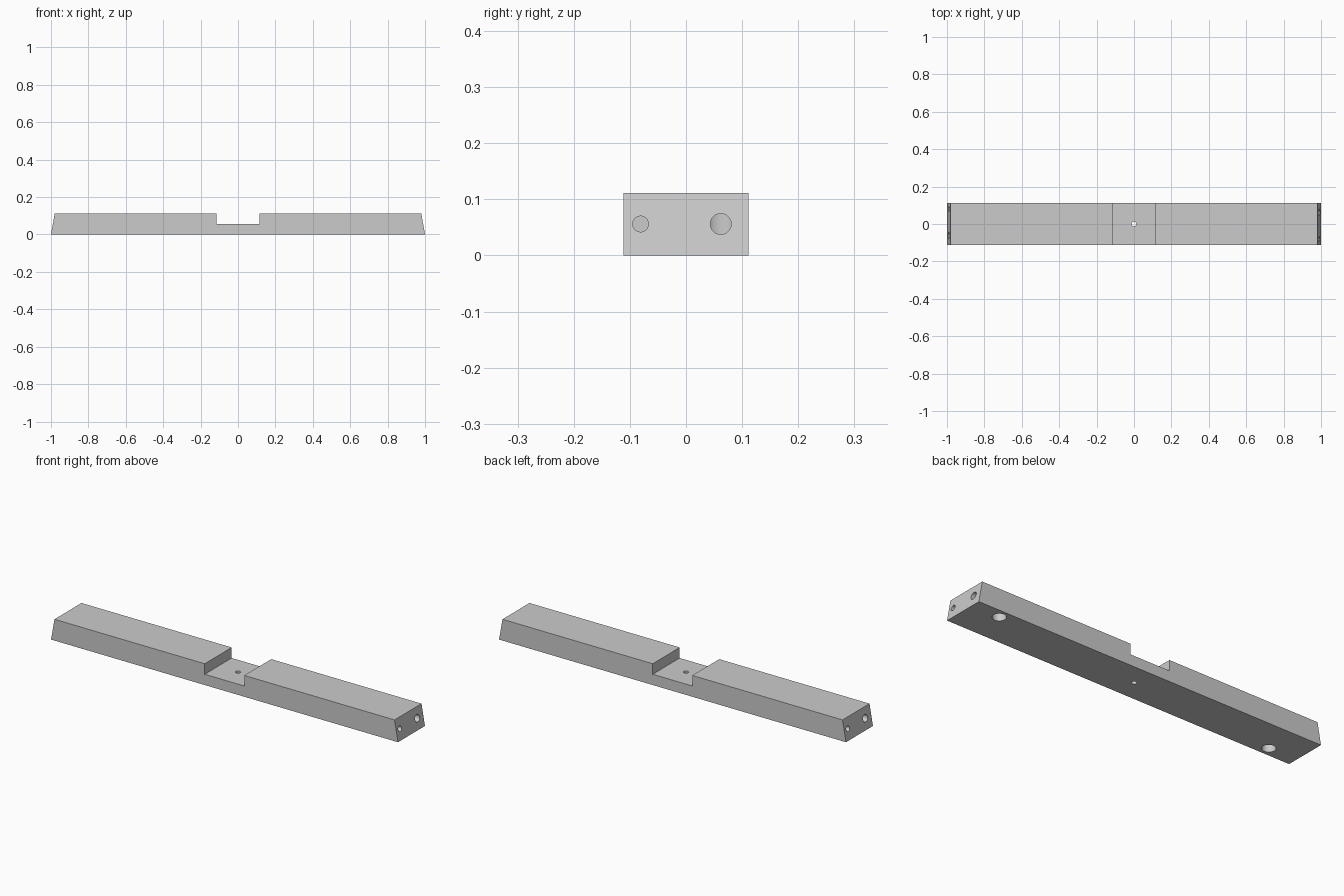
import bpy, bmesh
from math import pi
from mathutils import Matrix

if "Cube" in bpy.data.objects:
    bpy.data.objects.remove(bpy.data.objects["Cube"])

HALF_Y, TOP, NOTCH_Z = 0.111, 0.111, 0.056


def mesh_object(name, bm):
    bmesh.ops.recalc_face_normals(bm, faces=bm.faces)
    mesh = bpy.data.meshes.new(name)
    bm.to_mesh(mesh)
    bm.free()
    obj = bpy.data.objects.new(name, mesh)
    bpy.context.collection.objects.link(obj)
    return obj


def add_drill(bm, axis, start, end, a, b, radius):
    # axis 'X': a, b are y, z; axis 'Z': a, b are x, y
    mid = (start + end) / 2
    if axis == 'X':
        m = Matrix.Translation((mid, a, b)) @ Matrix.Rotation(pi / 2, 4, 'Y')
    else:
        m = Matrix.Translation((a, b, mid))
    bmesh.ops.create_cone(bm, cap_ends=True, segments=48, radius1=radius,
                          radius2=radius, depth=abs(end - start), matrix=m)


def cut(target, name, bm):
    cutter = mesh_object(name, bm)
    mod = target.modifiers.new(name, 'BOOLEAN')
    mod.operation, mod.solver, mod.object = 'DIFFERENCE', 'EXACT', cutter
    bpy.context.view_layer.objects.active = target
    bpy.ops.object.modifier_apply(modifier=mod.name)
    bpy.data.objects.remove(cutter)


# Bar: side profile with sloped ends and central notch, extruded in y
half = [(1, 0), (0.98, TOP), (0.114, TOP), (0.114, NOTCH_Z)]
profile = half + [(-x, z) for x, z in reversed(half)]
bm = bmesh.new()
face = bm.faces.new([bm.verts.new((x, -HALF_Y, z)) for x, z in profile])
ext = bmesh.ops.extrude_face_region(bm, geom=[face])
verts = [v for v in ext['geom'] if isinstance(v, bmesh.types.BMVert)]
bmesh.ops.translate(bm, verts=verts, vec=(0, 2 * HALF_Y, 0))
bar = mesh_object("notched_bar", bm)

# Round pockets in the underside and the screw hole in the notch
bm = bmesh.new()
for s in (1, -1):
    add_drill(bm, 'Z', -0.05, 0.09, s * 0.84, s * 0.062, 0.0325)
add_drill(bm, 'Z', -0.05, 0.2, 0, 0, 0.0125)
cut(bar, "vertical_holes", bm)

# End holes: a wide one reaching the pocket and a narrow blind one
bm = bmesh.new()
for s in (1, -1):
    add_drill(bm, 'X', s * 0.84, s * 1.1, s * 0.062, 0.056, 0.0185)
    add_drill(bm, 'X', s * 0.87, s * 1.1, s * -0.081, 0.056, 0.014)
cut(bar, "end_holes", bm)

# Smooth hole walls, crisp edges elsewhere
bpy.ops.object.select_all(action='DESELECT')
bar.select_set(True)
bpy.context.view_layer.objects.active = bar
bpy.ops.object.shade_smooth_by_angle(angle=pi / 6)
